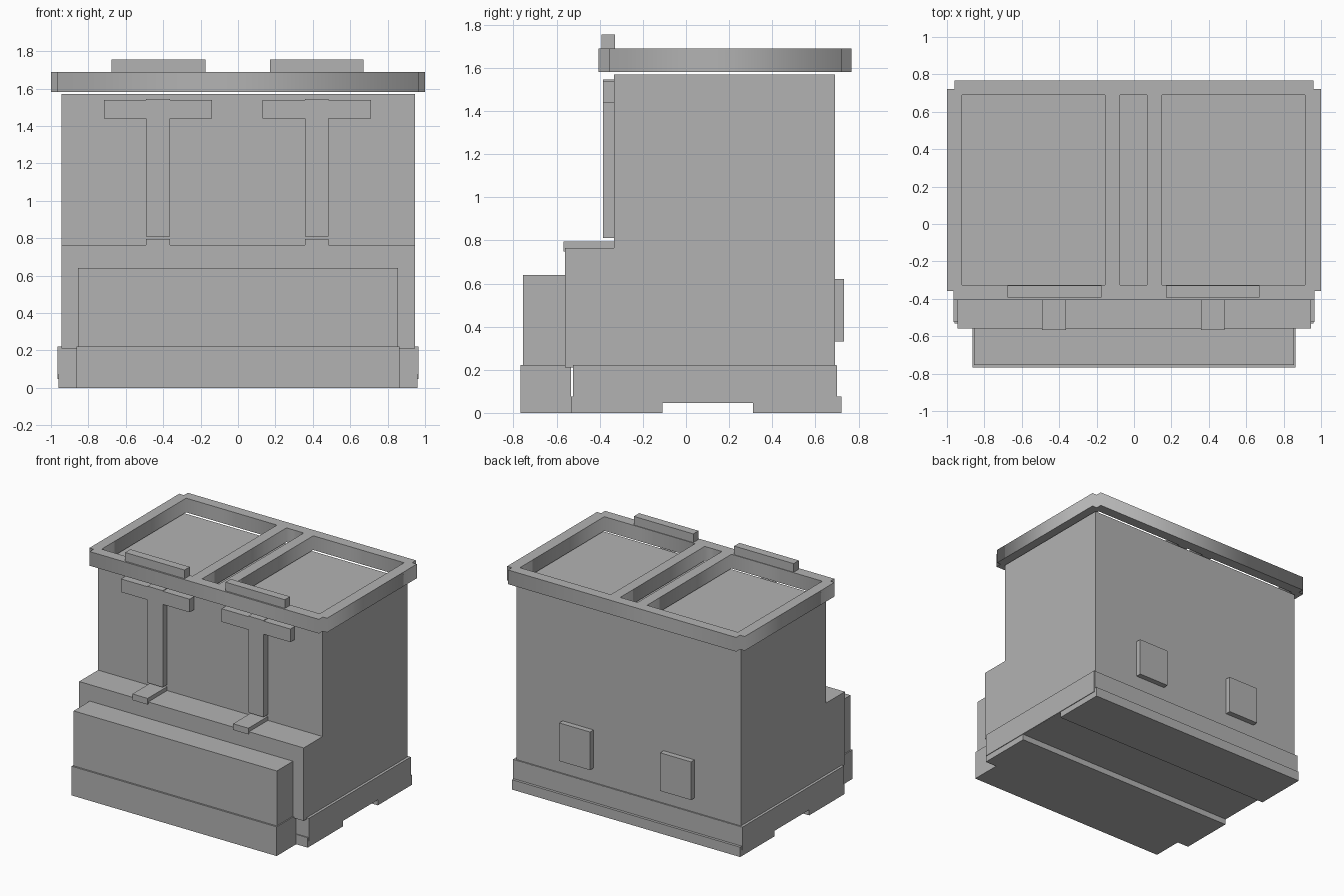
import bpy, bmesh

if "Cube" in bpy.data.objects:
    bpy.data.objects.remove(bpy.data.objects["Cube"])

grey = bpy.data.materials.new("plain grey")
grey.diffuse_color = (0.45, 0.45, 0.45, 1)
grey.use_nodes = True
grey.node_tree.nodes["Principled BSDF"].inputs["Base Color"].default_value = grey.diffuse_color


def finish(name, bm):
    bmesh.ops.recalc_face_normals(bm, faces=bm.faces)
    me = bpy.data.meshes.new(name)
    bm.to_mesh(me)
    bm.free()
    me.materials.append(grey)
    ob = bpy.data.objects.new(name, me)
    bpy.context.collection.objects.link(ob)
    return ob


def side_profile(name, pts, x0, x1):
    """Extrude a (y, z) outline along x."""
    bm = bmesh.new()
    face = bm.faces.new([bm.verts.new((x0, y, z)) for y, z in pts])
    new = bmesh.ops.extrude_face_region(bm, geom=[face])["geom"]
    verts = [g for g in new if isinstance(g, bmesh.types.BMVert)]
    bmesh.ops.translate(bm, verts=verts, vec=(x1 - x0, 0, 0))
    return finish(name, bm)


def box(name, x0, x1, y0, y1, z0, z1):
    return side_profile(name, [(y0, z0), (y1, z0), (y1, z1), (y0, z1)], x0, x1)


def rect(x0, x1, y0, y1):
    return [(x0, y0), (x1, y0), (x1, y1), (x0, y1)]


# Main body with the stepped front shelf
side_profile("body", [(-0.56, 0.21), (-0.56, 0.765), (-0.333, 0.765),
                      (-0.333, 1.57), (0.69, 1.57), (0.69, 0.21)], -0.945, 0.945)

# Base with a channel across its underside, lower lip and upper band
side_profile("base", [(-0.533, 0), (-0.11, 0), (-0.11, 0.045), (0.31, 0.045),
                      (0.31, 0), (0.72, 0), (0.72, 0.075), (0.70, 0.075),
                      (0.70, 0.22), (-0.525, 0.22), (-0.525, 0.075),
                      (-0.533, 0.075)], -0.96, 0.96)
box("base_band", -0.965, 0.965, -0.524, 0.699, 0.046, 0.221)

# Front box on its wider foot
box("front_box", -0.855, 0.855, -0.755, -0.555, 0.2, 0.64)
box("front_box_foot", -0.863, 0.863, -0.768, -0.533, 0, 0.222)

# Lid frame: outline with stepped corners and three openings
outline = [(-0.965, -0.405), (0.965, -0.405), (0.965, -0.358), (1, -0.358),
           (1, 0.722), (0.96, 0.722), (0.96, 0.768), (-0.96, 0.768),
           (-0.96, 0.722), (-1, 0.722), (-1, -0.358), (-0.965, -0.358)]
openings = [rect(a, b, -0.325, 0.69)
            for a, b in ((-0.92, -0.155), (-0.075, 0.07), (0.15, 0.915))]
curve = bpy.data.curves.new("lid_outline", "CURVE")
curve.dimensions = "2D"
curve.fill_mode = "BOTH"
curve.extrude = 0.054
for loop in [outline] + openings:
    s = curve.splines.new("POLY")
    s.points.add(len(loop) - 1)
    for p, (x, y) in zip(s.points, loop):
        p.co = (x, y, 0, 1)
    s.use_cyclic_u = True
curve.materials.append(grey)
lid = bpy.data.objects.new("lid_frame", curve)
lid.location.z = 1.635
bpy.context.collection.objects.link(lid)
bpy.context.view_layer.objects.active = lid
lid.select_set(True)
bpy.ops.object.convert(target="MESH")

# Two sets of latches and back plates
for side, cx, bar in (("left", -0.427, -0.425), ("right", 0.421, 0.42)):
    box(side + "_lid_bar", bar - 0.25, bar + 0.25, -0.393, -0.33, 1.685, 1.755)
    box(side + "_latch_head", cx - 0.289, cx + 0.289, -0.385, -0.33, 1.44, 1.54)
    box(side + "_latch_stem", cx - 0.064, cx + 0.064, -0.386, -0.33, 0.81, 1.545)
    box(side + "_shelf_catch", cx - 0.064, cx + 0.064, -0.568, -0.33, 0.748, 0.795)
    px = -0.425 if side == "left" else 0.425
    box(side + "_back_plate", px - 0.13, px + 0.13, 0.68, 0.732, 0.33, 0.62)
